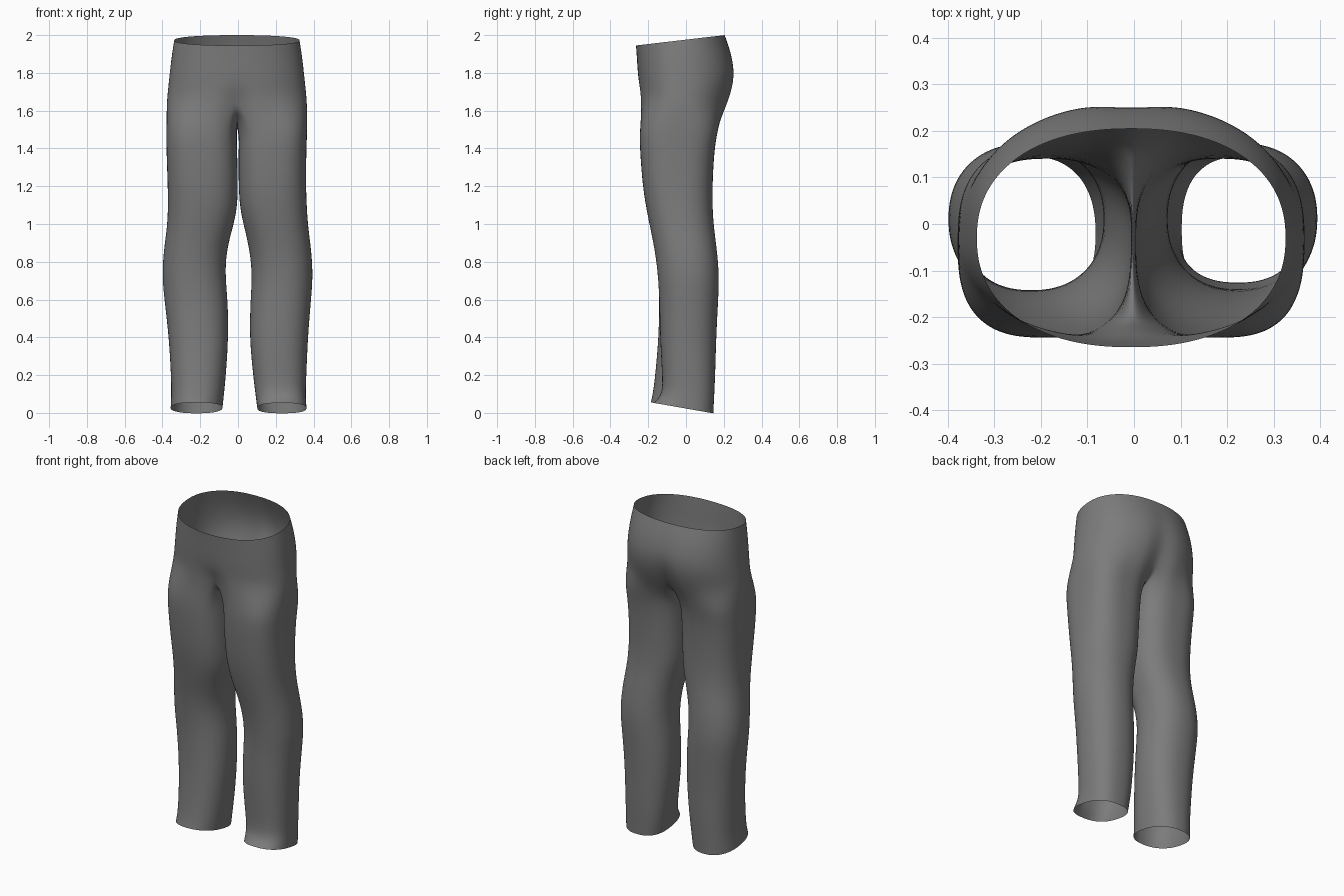
import bpy, bmesh
from math import sin, cos, pi, exp, radians

cube = bpy.data.objects.get("Cube")
if cube:
    bpy.data.objects.remove(cube)

OUTER, INNER = 28, 12      # segments around the outside and inside of a leg
SEAM = radians(48)         # half angle covered by the inside of a leg


def power(v, n):
    return (1 if v >= 0 else -1) * abs(v) ** (2 / n)


# Hip rings: front z, back z, half width, front y, back y, front dent, back dent
HIPS = [
    (1.945, 2.00, .332, -.265, .205, 0, 0),
    (1.88, 1.91, .345, -.26, .240, 0, .003),
    (1.80, 1.81, .355, -.256, .263, 0, .008),
    (1.72, 1.72, .364, -.249, .255, .004, .02),
    (1.66, 1.62, .372, -.246, .222, .03, .035),
]

# Leg rings: z, outer x, inner x, front y, back y, roundness power, inside sag
RIGHT_LEG = [
    (1.51, .379, .006, -.246, .172, 2.8, .06),
    (1.40, .380, .004, -.245, .150, 2.7, .03),
    (1.20, .372, .000, -.230, .140, 2.5, 0),
    (1.08, .371, .004, -.210, .141, 2.4, 0),
    (0.98, .376, .028, -.190, .148, 2.3, 0),
    (0.85, .395, .063, -.163, .166, 2.2, 0),
    (0.72, .402, .067, -.148, .176, 2.2, 0),
    (0.60, .390, .054, -.141, .171, 2.2, 0),
    (0.40, .366, .050, -.145, .160, 2.3, 0),
    (0.20, .355, .064, -.163, .155, 2.3, 0),
    (0.10, .353, .074, -.176, .150, 2.3, 0),
    (0.025, .357, .082, -.187, .145, 2.3, 0),
]
LEFT_LEG = [
    (1.51, .368, .006, -.246, .172, 2.8, .06),
    (1.40, .362, .002, -.245, .150, 2.7, .03),
    (1.20, .360, .003, -.230, .140, 2.5, 0),
    (1.08, .365, .010, -.210, .141, 2.4, 0),
    (0.98, .372, .034, -.190, .148, 2.3, 0),
    (0.85, .390, .064, -.163, .166, 2.2, 0),
    (0.72, .397, .075, -.148, .176, 2.2, 0),
    (0.60, .387, .066, -.141, .171, 2.2, 0),
    (0.40, .370, .060, -.138, .160, 2.3, 0),
    (0.20, .362, .080, -.126, .155, 2.4, 0),
    (0.10, .358, .092, -.124, .150, 2.5, 0),
    (0.025, .363, .102, -.170, .145, 2.5, 0),
]


def hip_point(ring, side, i):
    """Point i on one half of a hip ring, from centre front to centre back."""
    zf, zb, half, front, back, dent_f, dent_b = ring
    a = pi * i / OUTER
    x = half * power(sin(a), 2.25)
    depth = power(-cos(a), 2.25)
    mid = -.03
    y = mid + depth * ((back - mid) if depth > 0 else (mid - front))
    dent = exp(-(x / .06) ** 2)
    y += dent * (dent_f if depth < 0 else -dent_b)
    z = zf + (zb - zf) * (y - front) / (back - front)
    return side * x - .006, y, z


def leg_point(ring, side, i):
    """Point i on a leg ring: outside from front to back, then the inside."""
    z, outer, inner, front, back, n, sag = ring
    if i <= OUTER:
        a = -(pi - SEAM) + 2 * (pi - SEAM) * i / OUTER
        dip = 0
    else:
        t = (i - OUTER) / INNER
        a = pi - SEAM + 2 * SEAM * t
        dip = sag * sin(pi * t)
    x = (outer + inner) / 2 + (outer - inner) / 2 * power(cos(a), n)
    y = (front + back) / 2 + (back - front) / 2 * power(sin(a), n)
    # Raise the front of the hem
    if z < .05:
        z += .028 * (-y / .16) - .002
    return side * x, y, z - dip


bm = bmesh.new()


def bridge(upper, lower, closed, flip):
    count = len(upper)
    for i in range(count if closed else count - 1):
        j = (i + 1) % count
        quad = [upper[i], lower[i], lower[j], upper[j]]
        bm.faces.new(quad[::-1] if flip else quad)


# Hips: two halves sharing the centre front and centre back vertices
halves = {1: [], -1: []}
for ring in HIPS:
    left = [bm.verts.new(hip_point(ring, 1, i)) for i in range(OUTER + 1)]
    right = [left[0]] + [bm.verts.new(hip_point(ring, -1, i))
                         for i in range(1, OUTER)] + [left[-1]]
    halves[1].append(left)
    halves[-1].append(right)
for side, rings in halves.items():
    for upper, lower in zip(rings, rings[1:]):
        bridge(upper, lower, False, side < 0)

# Crotch saddle: shared arc from centre back to centre front
front_co, back_co = halves[1][-1][0].co, halves[1][-1][-1].co
saddle = []
for k in range(1, INNER):
    t = k / INNER
    co = back_co.lerp(front_co, t)
    co.z -= .11 * sin(pi * t)
    saddle.append(bm.verts.new(co))

# Legs
for side, table in ((1, LEFT_LEG), (-1, RIGHT_LEG)):
    upper = halves[side][-1] + saddle
    for ring in table:
        lower = [bm.verts.new(leg_point(ring, side, i))
                 for i in range(OUTER + INNER)]
        bridge(upper, lower, True, side < 0)
        upper = lower

bmesh.ops.recalc_face_normals(bm, faces=bm.faces)
mesh = bpy.data.meshes.new("trousers")
bm.to_mesh(mesh)
bm.free()
trousers = bpy.data.objects.new("trousers", mesh)
bpy.context.collection.objects.link(trousers)

# Cloth material
cloth = bpy.data.materials.new("grey cloth")
cloth.use_nodes = True
colour = (.2, .2, .2, 1)
cloth.diffuse_color = colour
cloth.node_tree.nodes["Principled BSDF"].inputs["Base Color"].default_value = colour
mesh.materials.append(cloth)

# Smooth cloth surface
mesh.shade_smooth()
smooth = trousers.modifiers.new("smooth", 'SUBSURF')
smooth.levels = smooth.render_levels = 2
